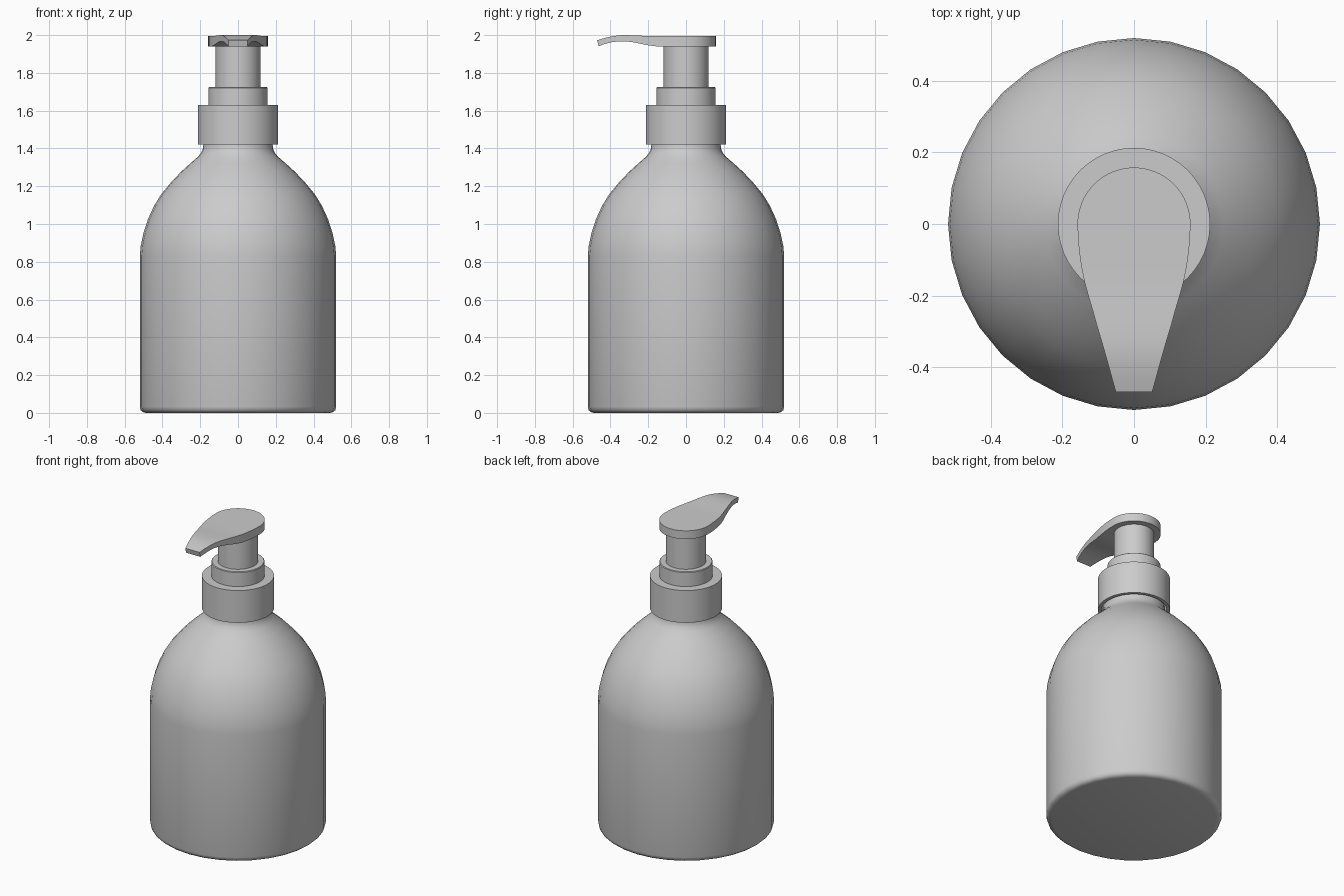
import bpy, bmesh, math

if "Cube" in bpy.data.objects:
    bpy.data.objects.remove(bpy.data.objects["Cube"])


def finish(bm, name, angle=35):
    bmesh.ops.remove_doubles(bm, verts=bm.verts, dist=1e-5)
    bmesh.ops.recalc_face_normals(bm, faces=bm.faces)
    me = bpy.data.meshes.new(name)
    bm.to_mesh(me)
    bm.free()
    ob = bpy.data.objects.new(name, me)
    bpy.context.collection.objects.link(ob)
    bpy.ops.object.select_all(action='DESELECT')
    ob.select_set(True)
    bpy.context.view_layer.objects.active = ob
    bpy.ops.object.shade_smooth_by_angle(angle=math.radians(angle))
    return ob


def lathe(name, profile, sides, angle=35):
    """Revolve (radius, z) points about the z axis."""
    bm = bmesh.new()
    rings = [[bm.verts.new((r * math.cos(2 * math.pi * i / sides),
                            r * math.sin(2 * math.pi * i / sides), z))
              for i in range(sides)] for r, z in profile]
    for a, b in zip(rings, rings[1:]):
        for i in range(sides):
            j = (i + 1) % sides
            bm.faces.new((a[i], a[j], b[j], b[i]))
    bm.faces.new(rings[0][::-1])
    bm.faces.new(rings[-1])
    return finish(bm, name, angle)


# Bottle body with rounded base, domed shoulder and neck
lathe("bottle", [
    (0.487, 0.0), (0.503, 0.004), (0.515, 0.014), (0.52, 0.032),
    (0.52, 0.83), (0.515, 0.885), (0.50, 0.955), (0.477, 1.025),
    (0.445, 1.095), (0.405, 1.16), (0.355, 1.22), (0.30, 1.278),
    (0.25, 1.323), (0.21, 1.358), (0.193, 1.38), (0.185, 1.40),
    (0.183, 1.43), (0.183, 1.50)], 32, 60)

# Screw collar, hollow underneath around the neck
lathe("screw_collar", [
    (0.193, 1.50), (0.193, 1.42), (0.213, 1.42), (0.213, 1.63),
    (0.15, 1.63)], 48)

# Stepped ring and pump stem
lathe("collar_ring", [
    (0.157, 1.62), (0.157, 1.721), (0.153, 1.725), (0.11, 1.725)], 48)
lathe("pump_stem", [(0.119, 1.71), (0.119, 1.945)], 48)

# Pump head: teardrop plate lofted along y as (y, half width, bottom, top)
R, steps = 0.158, 16
stations = []
for i in range(steps + 1):
    t = math.pi / 2 * i / steps
    stations.append((R * math.cos(t), R * math.sin(t), 1.94, 1.994))
stations += [
    (-0.04, 0.1565, 1.94, 1.994), (-0.08, 0.153, 1.94, 1.994),
    (-0.12, 0.147, 1.94, 1.994), (-0.16, 0.139, 1.941, 1.994),
    (-0.20, 0.128, 1.946, 1.995), (-0.24, 0.116, 1.954, 1.997),
    (-0.28, 0.105, 1.962, 1.999), (-0.32, 0.093, 1.967, 2.0),
    (-0.355, 0.083, 1.967, 1.999), (-0.39, 0.073, 1.963, 1.994),
    (-0.43, 0.062, 1.953, 1.985), (-0.468, 0.051, 1.941, 1.973)]
bm = bmesh.new()
rows = []
for k, (y, w, lo, hi) in enumerate(stations):
    slant = 0.006 if k == len(stations) - 1 else 0
    rows.append([bm.verts.new(p) for p in (
        (-w, y + slant, lo), (w, y + slant, lo),
        (w, y - slant / 3, hi), (-w, y - slant / 3, hi))])
for a, b in zip(rows, rows[1:]):
    for i in range(4):
        j = (i + 1) % 4
        bm.faces.new((a[i], a[j], b[j], b[i]))
bm.faces.new(rows[-1])
finish(bm, "pump_head")
